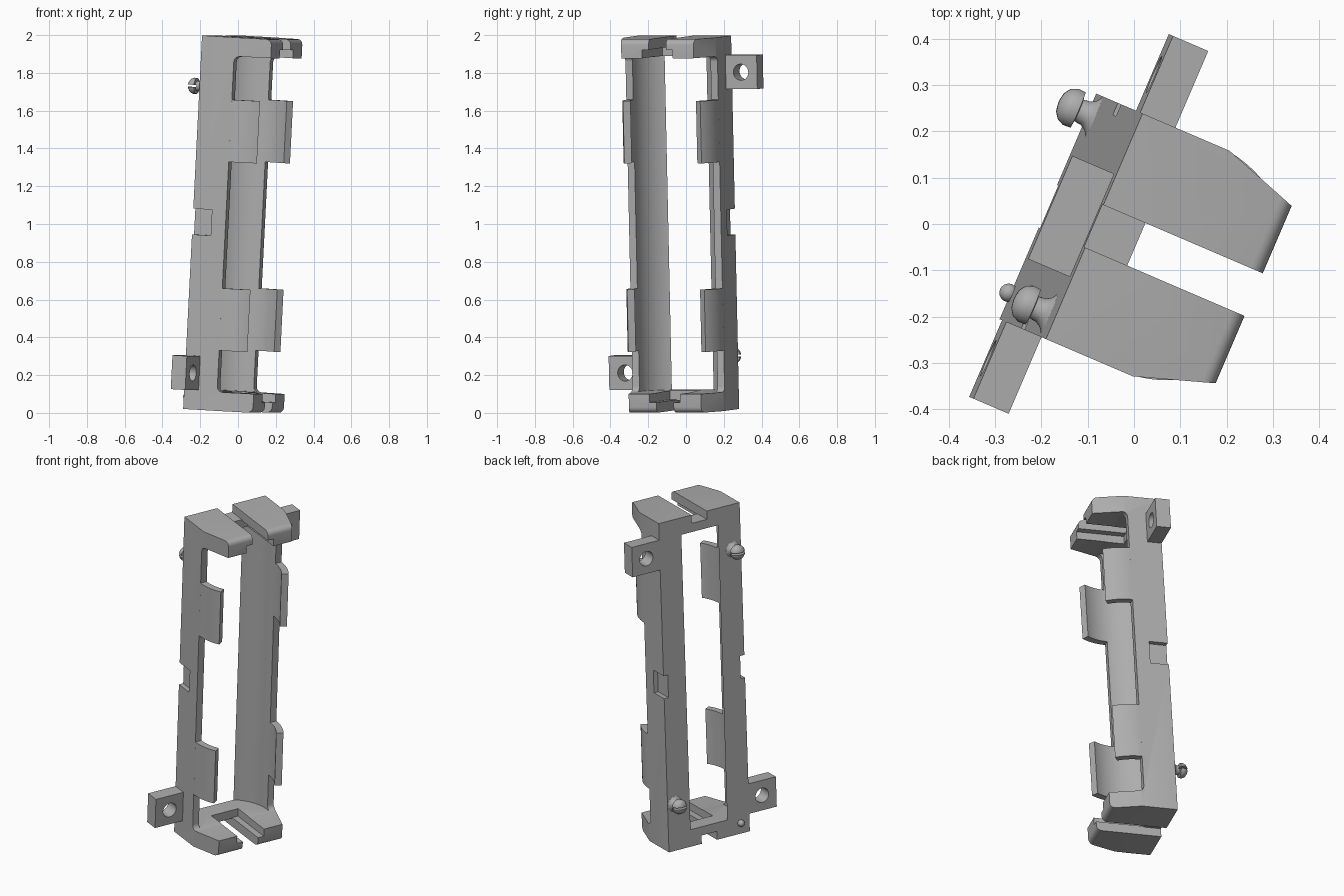
import bpy, bmesh, math
from mathutils import Matrix

cube = bpy.data.objects.get("Cube")
if cube:
    bpy.data.objects.remove(cube)

# Local frame: x = depth from the back plate, y = width, z = length
LENGTH, DEPTH, HALF = 1.98, 0.377, 0.265
MID, BORE, CAP = 0.19, 0.225, 0.10
PLACE = (Matrix.Translation((-0.186, 0.038, 0.021))
         @ Matrix.Rotation(math.radians(-23.2), 4, 'Z')
         @ Matrix.Rotation(math.radians(3.15), 4, 'Y'))

grey = bpy.data.materials.new("grey plastic")
grey.use_nodes = True
grey.diffuse_color = (0.42, 0.42, 0.42, 1)
grey.node_tree.nodes["Principled BSDF"].inputs["Base Color"].default_value = (0.42, 0.42, 0.42, 1)


def finish(name, bm):
    bmesh.ops.recalc_face_normals(bm, faces=bm.faces)
    mesh = bpy.data.meshes.new(name)
    bm.to_mesh(mesh)
    bm.free()
    mesh.materials.append(grey)
    obj = bpy.data.objects.new(name, mesh)
    bpy.context.collection.objects.link(obj)
    return obj


def prism(name, outline, z0, z1, round_test=None, radius=0.03):
    """Extrude an x/y outline along z; optionally round chosen edges."""
    bm = bmesh.new()
    face = bm.faces.new([bm.verts.new((x, y, z0)) for x, y in outline])
    top = bmesh.ops.extrude_face_region(bm, geom=[face])
    verts = [g for g in top["geom"] if isinstance(g, bmesh.types.BMVert)]
    bmesh.ops.translate(bm, verts=verts, vec=(0, 0, z1 - z0))
    if round_test:
        edges = [e for e in bm.edges if round_test(e.verts[0].co, e.verts[1].co)]
        bmesh.ops.bevel(bm, geom=edges, offset=radius, segments=5, profile=0.5, affect='EDGES')
    return finish(name, bm)


def box(name, x, y, z, **kw):
    return prism(name, [(x[0], y[0]), (x[1], y[0]), (x[1], y[1]), (x[0], y[1])], z[0], z[1], **kw)


def cylinder(name, radius, depth, matrix, segments=64):
    bm = bmesh.new()
    bmesh.ops.create_cone(bm, cap_ends=True, segments=segments, radius1=radius,
                          radius2=radius, depth=depth, matrix=matrix)
    return finish(name, bm)


def cut(target, cutter):
    mod = target.modifiers.new("cut", 'BOOLEAN')
    mod.operation, mod.solver, mod.object = 'DIFFERENCE', 'EXACT', cutter
    bpy.ops.object.select_all(action='DESELECT')
    bpy.context.view_layer.objects.active = target
    target.select_set(True)
    bpy.ops.object.modifier_apply(modifier=mod.name)
    bpy.data.objects.remove(cutter)


parts = []

# Cradle body: chamfered block with rounded front edges on both end caps
outline = [(0, -HALF), (MID + 0.015, -HALF), (DEPTH, -0.208),
           (DEPTH, 0.208), (MID + 0.015, HALF), (0, HALF)]
body = prism("cradle_body", outline, 0, LENGTH, lambda a, b:
             abs(a.x - DEPTH) < 1e-4 and abs(b.x - DEPTH) < 1e-4 and abs(a.z - b.z) < 1e-4)
parts.append(body)

# Open front, leaving low side walls, with rounded inside corners
cut(body, box("front_cutter", (MID, 0.6), (-0.5, 0.5), (CAP, LENGTH - CAP),
              round_test=lambda a, b: abs(a.x - MID) < 1e-4 and abs(b.x - MID) < 1e-4
              and abs(a.z - b.z) < 1e-4))
# Round bore and back window
cut(body, cylinder("bore_cutter", BORE, LENGTH - 2 * CAP - 0.004,
                   Matrix.Translation((MID, 0, LENGTH / 2)), 96))
cut(body, box("window_cutter", (-0.1, MID), (-0.108, 0.108), (0.125, LENGTH - 0.125)))

# Slots in the end caps: shallow groove at the back, full slot in front, inner rebate
for low in (True, False):
    def span(a, b):
        return (a, b) if low else (LENGTH - b, LENGTH - a)
    cut(body, box("groove_cutter", (-0.1, 0.15), (-0.05, 0.05), span(-0.1, 0.05)))
    cut(body, box("slot_cutter", (0.102, 0.6), (-0.05, 0.05), span(-0.1, 0.2)))
    cut(body, box("rebate_cutter", (0.102, 0.6), (-0.088, 0.088), span(0.055, 0.2)))

# Side notches at mid length
for side in (-1, 1):
    y = sorted((side * (HALF - 0.028), side * 0.4))
    cut(body, box("notch_cutter", (-0.1, 0.108), y, (0.925, 1.062)))

# Curved retaining clips
for label, z0 in (("lower", 0.32), ("upper", 1.32)):
    for side, word in ((-1, "right"), (1, "left")):
        steps = [math.radians(-4 + 37 * i / 12) for i in range(13)]
        arc = [(MID + HALF * math.sin(a), side * HALF * math.cos(a)) for a in steps]
        arc += [(MID + BORE * math.sin(a), side * BORE * math.cos(a)) for a in reversed(steps)]
        parts.append(prism(f"{label}_{word}_clip", arc, z0, z0 + 0.33))

# Mounting lugs with screw holes
for word, side, z in (("upper_left", 1, 1.79), ("lower_right", -1, 0.195)):
    y = sorted((side * (HALF - 0.004), side * 0.445))
    lug = box(f"{word}_mounting_lug", (0, 0.083), y, (z - 0.09, z + 0.09))
    cut(lug, cylinder("hole_cutter", 0.043, 0.4,
                      Matrix.Translation((0.04, side * 0.352, z)) @ Matrix.Rotation(math.pi / 2, 4, 'Y'), 32))
    parts.append(lug)

# Split snap pins on the back: flared neck and domed head, turned about x
profile = [(0.01, 0.0), (0.01, 0.046), (0, 0.046), (-0.008, 0.034), (-0.02, 0.027),
           (-0.036, 0.026), (-0.038, 0.042), (-0.055, 0.043), (-0.07, 0.036),
           (-0.08, 0.022), (-0.084, 0.0)]
for word, y, z in (("upper_right", -0.212, 1.71), ("lower_left", 0.217, 0.28)):
    bm = bmesh.new()
    verts = [bm.verts.new((x, r, 0)) for x, r in profile]
    edges = [bm.edges.new(pair) for pair in zip(verts, verts[1:])]
    bmesh.ops.spin(bm, geom=verts + edges, cent=(0, 0, 0), axis=(1, 0, 0),
                   angle=2 * math.pi, steps=32)
    bmesh.ops.remove_doubles(bm, verts=bm.verts, dist=1e-4)
    bmesh.ops.translate(bm, verts=bm.verts, vec=(0, y, z))
    pin = finish(f"{word}_snap_pin", bm)
    cut(pin, box("pin_slot_cutter", (-0.2, -0.03), (y - 0.1, y + 0.1), (z - 0.006, z + 0.006)))
    parts.append(pin)

# Small locating nub on the back
bm = bmesh.new()
bmesh.ops.create_uvsphere(bm, u_segments=20, v_segments=12, radius=0.02,
                          matrix=Matrix.Translation((-0.008, -0.205, 0.065)))
parts.append(finish("locating_nub", bm))

# Shade and place everything
for obj in parts:
    bpy.ops.object.select_all(action='DESELECT')
    bpy.context.view_layer.objects.active = obj
    obj.select_set(True)
    bpy.ops.object.shade_smooth_by_angle(angle=math.radians(30))
    obj.matrix_world = PLACE
